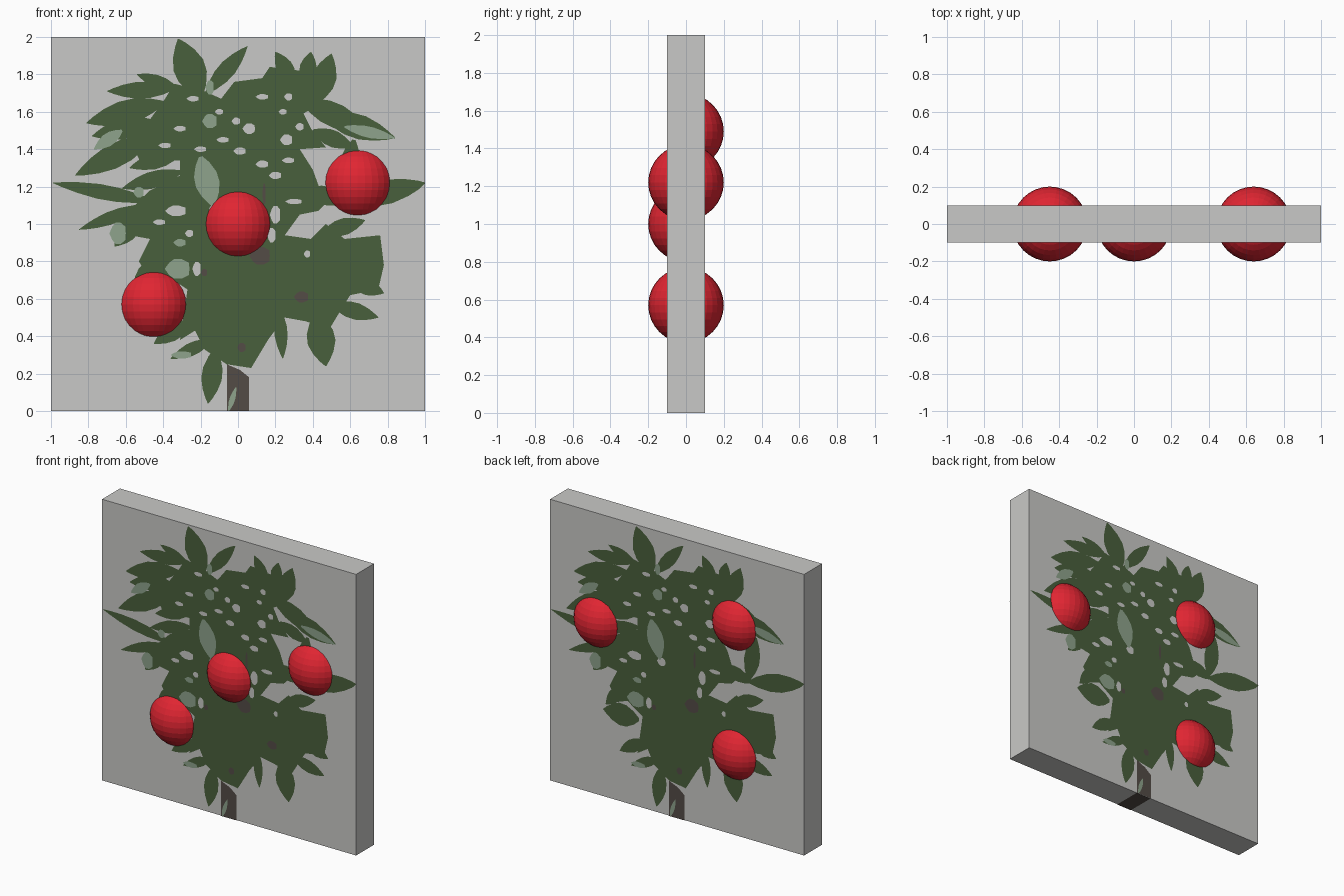
import bpy, bmesh, math
from mathutils import Vector, Matrix

if "Cube" in bpy.data.objects:
    bpy.data.objects.remove(bpy.data.objects["Cube"])


def colour(name, r, g, b):
    lin = lambda c: ((c / 255 + 0.055) / 1.055) ** 2.4 if c > 10 else c / 255 / 12.92
    m = bpy.data.materials.new(name)
    m.diffuse_color = (lin(r), lin(g), lin(b), 1)
    m.use_nodes = True
    m.node_tree.nodes["Principled BSDF"].inputs["Base Color"].default_value = m.diffuse_color
    return m


GREY = colour("pale grey", 201, 201, 199)
GREEN = colour("leaf green", 73, 96, 60)
LIGHT = colour("light green", 142, 163, 140)
BROWN = colour("bark brown", 84, 76, 70)
RED = colour("fruit red", 224, 37, 50)


def finish(bm, name, *mats):
    me = bpy.data.meshes.new(name)
    bm.to_mesh(me)
    bm.free()
    for m in mats:
        me.materials.append(m)
    ob = bpy.data.objects.new(name, me)
    bpy.context.collection.objects.link(ob)
    return ob


# Shapes in hundredths of a unit, seen from the front
def leaf(x0, z0, x1, z1, w):
    a, d = Vector((x0, z0)), Vector((x1 - x0, z1 - z0))
    n = Vector((-d.y, d.x)).normalized() * w / 2
    prof = [(0, .15), (.15, .6), (.35, .95), (.55, 1), (.75, .72), (.9, .35), (1, .03)]
    return [a + d * t + n * s for t, s in prof] + [a + d * t - n * s for t, s in reversed(prof)]


def spot(x, z, rx, rz):
    return [(x + rx * math.cos(k * math.pi / 5) * (1 + .2 * (k % 2)),
             z + rz * math.sin(k * math.pi / 5)) for k in range(10)]


def painted(name, shapes, mat, lift):
    """Flat shapes on the front, and the same picture turned round on the back."""
    for side, turn in (("front", 0), ("back", math.pi)):
        bm = bmesh.new()
        for pts in shapes:
            pts = [Vector(p) / 100 for p in pts]
            area = sum(p.x * q.y - q.x * p.y for p, q in zip(pts, pts[1:] + pts[:1]))
            if area < 0:
                pts.reverse()
            bm.faces.new([bm.verts.new((max(-1, min(1, p.x)), -0.1 - lift, max(0, min(2, p.y))))
                          for p in pts])
        bm.normal_update()
        bmesh.ops.triangulate(bm, faces=bm.faces[:])
        bmesh.ops.rotate(bm, verts=bm.verts[:], matrix=Matrix.Rotation(turn, 3, 'Z'))
        finish(bm, f"{name}_{side}", mat)


# Slab, with a trunk strip cut across its underside
bm = bmesh.new()
bmesh.ops.create_cube(bm, size=1, matrix=Matrix.Translation((0, 0, 1)) @ Matrix.Diagonal((2, .2, 2, 1)))
for x in (-.06, .06):
    bmesh.ops.bisect_plane(bm, geom=bm.verts[:] + bm.edges[:] + bm.faces[:],
                           plane_co=(x, 0, 0), plane_no=(1, 0, 0))
for f in bm.faces:
    c = f.calc_center_median()
    f.material_index = int(c.z < .01 and abs(c.x) < .05)
finish(bm, "slab", GREY, BROWN)

# Crown of the tree
crown = [(-34, 175), (-18, 171), (-9, 167), (-2, 176), (13, 178), (17, 184), (33, 182), (45, 175),
         (43, 164), (35, 159), (39, 151), (47, 141), (33, 140), (40, 129), (44, 118), (49, 113),
         (43, 107), (33, 105), (25, 94), (39, 92), (47, 100), (57, 92), (76, 94), (78, 78),
         (75, 65), (60, 62), (55, 54), (49, 44), (36, 48), (25, 50), (16, 38), (7, 23),
         (-6, 25), (-18, 33), (-23, 43), (-31, 38), (-27, 65), (-39, 73), (-47, 70), (-53, 80),
         (-47, 92), (-58, 94), (-68, 102), (-55, 110), (-47, 118), (-31, 126), (-31, 134),
         (-52, 133), (-60, 148), (-47, 156), (-39, 167)]
upper_leaves = [(-20, 168, -32, 199, 17), (-17, 170, 5, 195, 9), (30, 175, 20, 192, 9),
                (36, 175, 39, 192, 9), (42, 165, 50, 191, 13), (-35, 172, -70, 171, 9),
                (-32, 172, -54, 180, 7), (-40, 165, -81, 154, 13), (-45, 155, -78, 147, 11),
                (-45, 147, -87, 126, 13), (-30, 138, -58, 130, 9), (34, 166, 70, 150, 13),
                (45, 158, 84, 146, 13), (40, 150, 62, 141, 9), (62, 145, 56, 112, 12)]
lower_leaves = [(57, 112, 101, 122, 13), (35, 118, 60, 112, 10), (-45, 112, -99, 122, 8),
                (-50, 110, -85, 97, 7), (-30, 128, -62, 119, 9), (-52, 104, -66, 88, 10),
                (-42, 82, -56, 66, 9), (-25, 48, -45, 36, 9), (-12, 33, -16, 4, 11),
                (-14, 38, -36, 28, 7), (22, 55, 24, 28, 7), (42, 52, 47, 24, 15),
                (50, 57, 75, 50, 9), (60, 70, 78, 63, 9), (45, 95, 68, 102, 9),
                (-30, 62, -58, 62, 16)]
painted("foliage", [crown] + [leaf(*l) for l in upper_leaves + lower_leaves], GREEN, .002)

# Gaps where the slab shows through
gaps = [(6, 151, 3, 3), (26, 145, 3, 3), (24, 160, 2, 1.5), (13, 168, 3, 1.5), (27, 168, 2, 2),
        (-1, 155, 2, 2), (33, 152, 2, 2), (-8, 145, 3, 1.5), (1, 139, 3, 2), (13, 132, 3, 2),
        (20, 126, 3, 2), (-31, 151, 3, 1.5), (-39, 142, 3, 1.5), (-20, 140, 3, 1.5),
        (-33, 107, 5, 3), (-12, 108, 3, 3), (20, 105, 2.5, 5), (18, 94, 2, 4), (-26, 95, 2, 2),
        (30, 112, 4, 1.5), (-24, 167, 3, 1.5), (-22, 76, 2, 4), (-10, 160, 2, 1.5),
        (37, 84, 1.5, 2), (27, 134, 3, 1.5), (-42, 101, 3, 1.5)]
painted("gap", [spot(*g) for g in gaps], GREY, .004)

# Pale leaves
pale = [leaf(-20, 136, -13, 109, 13), leaf(57, 152, 84, 146, 6), leaf(-62, 150, -77, 140, 7)]
pale += [spot(*s) for s in [(-15, 155, 3.5, 4), (-32, 76, 6, 5.5), (-64, 95, 4, 6), (-15, 173, 2, 4),
                            (-30, 30, 5, 2), (-53, 117, 2.5, 3), (-31, 90, 3, 2)]]
painted("pale_leaf", pale, LIGHT, .005)

# Trunk and glimpses of branches
bark = [[(-6, 25), (1, 22), (6, 18), (6, 0), (-6, 0)]]
bark += [spot(*s) for s in [(12, 83, 5, 5), (34, 61, 3.5, 3), (-18, 74, 1.5, 2), (2, 34, 2, 2.5),
                            (14, 116, .8, 6)]]
painted("trunk", bark, BROWN, .004)
painted("trunk_highlight", [leaf(-5, 0, -1, 13, 3)], LIGHT, .006)

# Round fruit: half balls bulging from the front (-1) and back (1)
for x, z, sides in [(-.45, .57, (-1, 1)), (.64, 1.22, (-1, 1)), (0, 1.0, (-1,)), (-.45, 1.49, (1,))]:
    for s in sides:
        bm = bmesh.new()
        bmesh.ops.create_uvsphere(bm, u_segments=32, v_segments=16, radius=.2)
        bmesh.ops.bisect_plane(bm, geom=bm.verts[:] + bm.edges[:] + bm.faces[:], plane_co=(0, s * .095, 0),
                               plane_no=(0, -s, 0), clear_outer=True)
        finish(bm, "fruit_front" if s < 0 else "fruit_back", RED).location = (x, 0, z)
